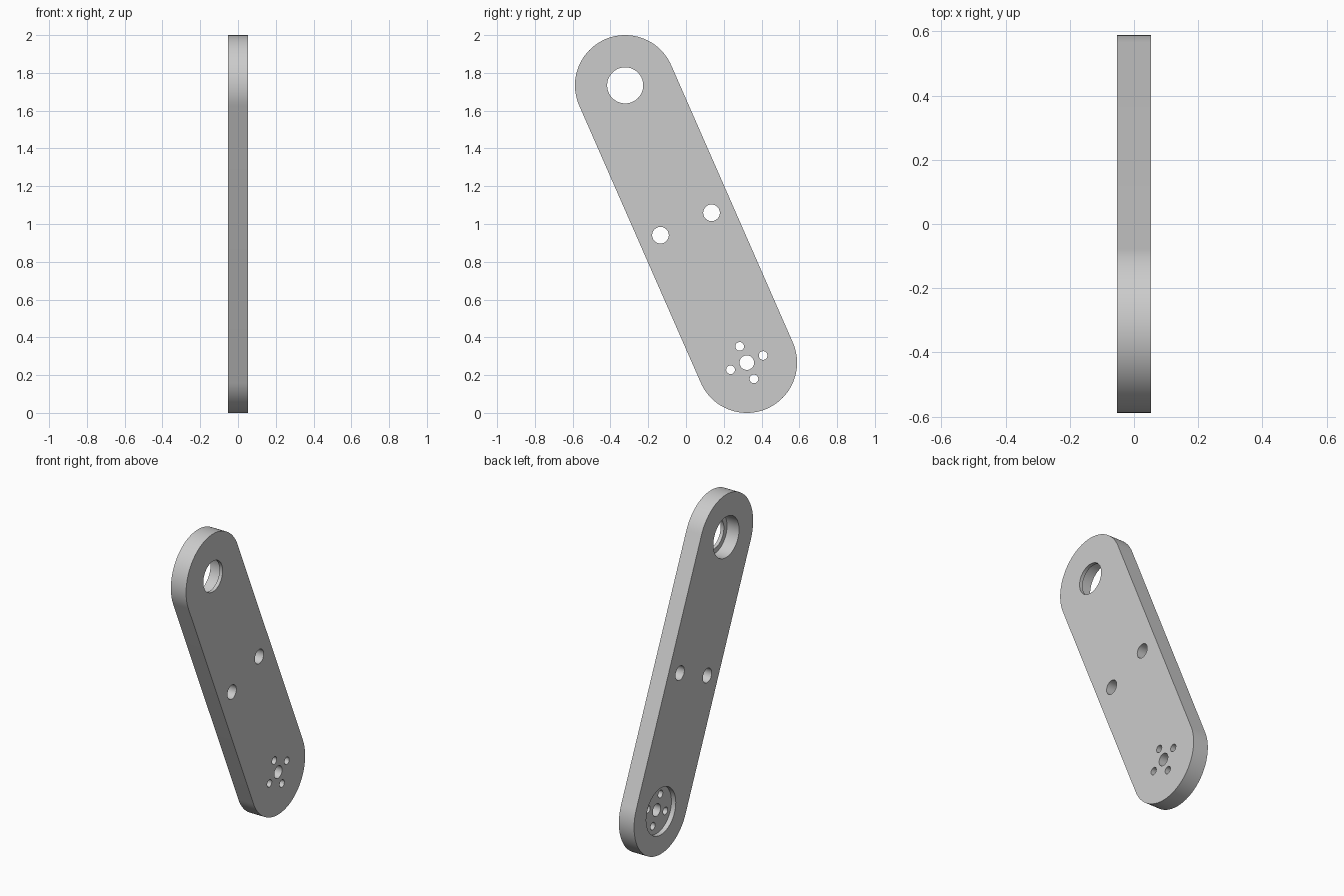
import bpy, bmesh, math
from mathutils import Vector, Matrix

cube = bpy.data.objects.get("Cube")
if cube:
    bpy.data.objects.remove(cube, do_unlink=True)

HALF = 0.0525                         # half of the plate thickness
RADIUS = 0.266                        # rounded end radius
TOP = Vector((0, -0.322, 1.734))      # end centres
BOTTOM = Vector((0, 0.322, 0.266))
MIDDLE = (TOP + BOTTOM) / 2
ALONG = (TOP - BOTTOM).normalized()
ACROSS = Vector((0, ALONG.z, -ALONG.y))

metal = bpy.data.materials.new("light grey metal")
grey = (0.6, 0.6, 0.6, 1)
metal.use_nodes = True
metal.diffuse_color = grey
metal.node_tree.nodes["Principled BSDF"].inputs["Base Color"].default_value = grey


def new_object(name, bm):
    mesh = bpy.data.meshes.new(name)
    bmesh.ops.recalc_face_normals(bm, faces=bm.faces)
    bm.to_mesh(mesh)
    bm.free()
    mesh.materials.append(metal)
    obj = bpy.data.objects.new(name, mesh)
    bpy.context.collection.objects.link(obj)
    return obj


def make_plate():
    """Slot-shaped outline, extruded through the thickness."""
    bm = bmesh.new()
    steps = 48
    verts = []
    for centre, start in ((TOP, 0), (BOTTOM, math.pi)):
        for i in range(steps + 1):
            a = start + math.pi * i / steps
            p = centre + RADIUS * (math.cos(a) * ACROSS + math.sin(a) * ALONG)
            verts.append(bm.verts.new(p - Vector((HALF, 0, 0))))
    face = bm.faces.new(verts)
    ext = bmesh.ops.extrude_face_region(bm, geom=[face])["geom"]
    moved = [g for g in ext if isinstance(g, bmesh.types.BMVert)]
    bmesh.ops.translate(bm, verts=moved, vec=(2 * HALF, 0, 0))
    return new_object("link_arm_plate", bm)


def drill(plate, centre, radius, depth=None):
    """Cut a round hole from the -x face; no depth means right through."""
    start = -HALF - 0.05
    end = HALF + 0.05 if depth is None else -HALF + depth
    bm = bmesh.new()
    place = Matrix.Translation((centre + Vector(((start + end) / 2, 0, 0))))
    bmesh.ops.create_cone(bm, cap_ends=True, segments=48, radius1=radius,
                          radius2=radius, depth=end - start,
                          matrix=place @ Matrix.Rotation(math.pi / 2, 4, 'Y'))
    cutter = new_object("hole_cutter", bm)
    cutter.hide_render = True
    mod = plate.modifiers.new("hole", 'BOOLEAN')
    mod.operation = 'DIFFERENCE'
    mod.solver = 'EXACT'
    mod.object = cutter
    bpy.context.view_layer.objects.active = plate
    bpy.ops.object.modifier_apply(modifier=mod.name)
    bpy.data.objects.remove(cutter, do_unlink=True)


plate = make_plate()

# bearing seat and its lip at the upper end
drill(plate, TOP, 0.127, 0.083)
drill(plate, TOP, 0.0955)

# pair of holes half way down
for side in (-1, 1):
    drill(plate, MIDDLE + side * 0.1475 * ACROSS, 0.044)

# recess, shaft hole and screw holes at the lower end
drill(plate, BOTTOM, 0.146, 0.03)
drill(plate, BOTTOM, 0.0385)
for direction in (ALONG, ACROSS, -ALONG, -ACROSS):
    drill(plate, BOTTOM + 0.094 * direction, 0.023)

# smooth round walls, sharp rims
bpy.ops.object.select_all(action='DESELECT')
plate.select_set(True)
bpy.context.view_layer.objects.active = plate
bpy.ops.object.shade_smooth_by_angle(angle=math.radians(30))
